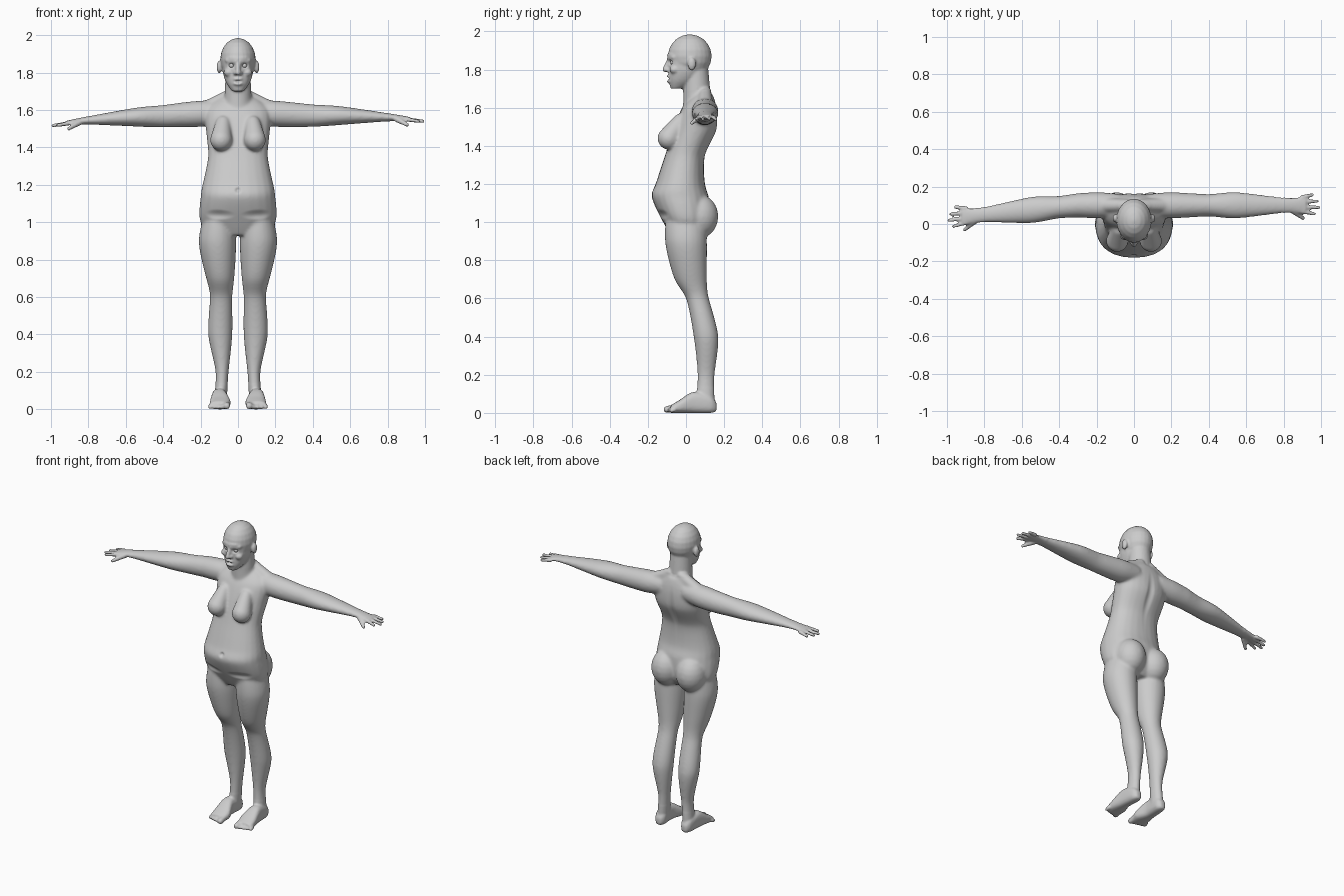
import bpy, bmesh, math
from mathutils import Vector

default_cube = bpy.data.objects.get("Cube")
if default_cube:
    bpy.data.objects.remove(default_cube, do_unlink=True)

skin = bpy.data.materials.new("grey clay")
skin.use_nodes = True
colour = (.6, .6, .6, 1)
skin.diffuse_color = colour
skin.node_tree.nodes["Principled BSDF"].inputs["Base Color"].default_value = colour

bm = bmesh.new()
SIDES = 24
CIRCLE = [(math.cos(math.tau * index / SIDES), math.sin(math.tau * index / SIDES))
          for index in range(SIDES)]
LATITUDES = [math.pi * (step - 5) / 10.5 for step in range(11)]


def skin_rings(rings, put):
    """Closed solid through a stack of point rings."""
    rings = [[bm.verts.new(put(point)) for point in ring] for ring in rings]
    for lower, upper in zip(rings, rings[1:]):
        for index in range(SIDES):
            bm.faces.new((lower[index - 1], lower[index], upper[index], upper[index - 1]))
    bm.faces.new(rings[0])
    bm.faces.new(rings[-1])


def refine(rows):
    """Insert a smooth in-between section in every gap."""
    padded = [rows[0], *rows, rows[-1]]
    result = []
    for before, start, end, after in zip(padded, rows, rows[1:], padded[3:]):
        middle = (start + end) / 2
        result += [start, middle + (middle - (before + after) / 2) / 8]
    return result + [rows[-1]]


def loft(rows, axis, put=Vector, power=1.0):
    """Each row is (position, low, high, low, high) of an oval section."""
    rows = [Vector(row) for row in rows]
    for level in range(3):
        rows = refine(rows)
    first, second = [other for other in range(3) if other != axis]
    rings = []
    for position, low, high, near, far in rows:
        ring = []
        for pair in CIRCLE:
            across, along = (math.copysign(abs(wave) ** power, wave) for wave in pair)
            point = Vector()
            point[axis] = position
            point[first] = (low + high + across * (high - low)) / 2
            point[second] = (near + far + along * (far - near)) / 2
            ring.append(point)
        rings.append(ring)
    skin_rings(rings, put)


def balanced(rows):
    """Expand (height, half width, front, back) to a full section."""
    return [(height, -half, half, front, back) for height, half, front, back in rows]


def ball(centre, size, put=Vector):
    wide, deep, tall = size
    skin_rings([[Vector(centre) + Vector((wide * across * math.cos(latitude),
                                          deep * along * math.cos(latitude),
                                          tall * math.sin(latitude)))
                 for across, along in CIRCLE] for latitude in LATITUDES], put)


def limb(start, end, start_radius, end_radius, put=Vector):
    """Tapered rod with rounded ends."""
    start, end = Vector(start), Vector(end)
    frame = (end - start).to_track_quat('Z', 'Y')
    rings = []
    for latitude in LATITUDES:
        centre, radius = (start, start_radius) if latitude < 0 else (end, end_radius)
        rings.append([centre + frame @ Vector((across * math.cos(latitude),
                                               along * math.cos(latitude),
                                               math.sin(latitude))) * radius
                      for across, along in CIRCLE])
    skin_rings(rings, put)


# Torso and neck
loft(balanced([(1.67, .09, .04, .14), (1.6, .17, -.02, .16), (1.48, .17, -.07, .16),
               (1.35, .16, -.11, .1), (1.2, .19, -.16, .1), (1.13, .2, -.18, .12),
               (1, .2, -.12, .12), (.93, .1, -.08, .08)]), axis=2, power=.9)
limb((0, .06, 1.6), (0, .05, 1.82), .08, .065)

# Face, skull, nose and lips
loft(balanced([(1.7, .03, -.08, -.02), (1.74, .06, -.09, .05),
               (1.8, .08, -.09, .09), (1.88, .08, -.1, .11)]), axis=2, power=.9)
ball((0, .02, 1.87), (.095, .115, .115))
limb((0, -.09, 1.85), (0, -.11, 1.8), .01, .014)
for lip_height in (1.74, 1.765):
    ball((0, -.088, lip_height), (.026, .014, .009))

for side in (1, -1):
    def mirror(point):
        x, y, z = point
        return Vector((x * side, y, z))

    # The right arm sweeps slightly forward and down
    def arm(point):
        x, y, z = point
        reach = max(0, x - .3) if side < 0 else 0
        return Vector((x * side, y - reach / 10, z - reach / 30))

    # Brow, nostril, cheek and ear
    limb((.012, -.09, 1.86), (.06, -.066, 1.865), .01, .01, mirror)
    ball((.015, -.096, 1.797), (.01, .012, .01), mirror)
    ball((.05, -.06, 1.8), (.026, .026, .022), mirror)
    ball((.1, .03, 1.83), (.014, .022, .034), mirror)

    # Shoulder slope, chest and seat
    limb((.04, .1, 1.68), (.18, .1, 1.605), .034, .04, mirror)
    limb((.08, -.03, 1.53), (.09, -.09, 1.44), .04, .06, mirror)
    ball((.09, .07, 1.03), (.095, .1, .115), mirror)

    # Leg
    loft([(1.08, .03, .17, -.1, .1), (.9, .01, .21, -.11, .11), (.7, .02, .17, -.06, .11),
          (.6, .03, .15, 0, .12), (.4, .03, .16, .04, .17), (.2, .05, .12, .06, .15),
          (.04, .06, .13, .05, .15)], axis=2, put=mirror)

    # Foot and toes
    loft([(.16, .08, .11, .01, .05), (.13, .06, .13, 0, .09), (.04, .06, .14, 0, .11),
          (-.03, .04, .15, 0, .07), (-.08, .05, .15, 0, .04)],
         axis=1, put=mirror, power=.75)
    for toe in range(5):
        radius = .012 if toe else .018
        x = .06 + .022 * toe
        limb((x, -.06, radius * 1.5), (x, -.1 + .006 * toe, radius), radius, radius, mirror)

    # Arm and palm, from (reach, half depth, height, half height)
    loft([(reach, .1 - depth, .1 + depth, height - half, height + half)
          for reach, depth, height, half in (
              (.08, .06, 1.59, .06), (.2, .07, 1.58, .07), (.4, .06, 1.57, .06),
              (.55, .07, 1.57, .05), (.82, .04, 1.56, .02), (.92, .05, 1.55, .012))],
         axis=0, put=arm)

    # Fanned fingers and thumb
    for finger, tip in enumerate((.965, .99, .98, .955)):
        spread = finger - 1.5
        limb((.9, .105 + .026 * spread, 1.55), (tip, .105 + .034 * spread, 1.54),
             .0125, .009, arm)
    limb((.85, .07, 1.55), (.905, .03, 1.52), .017, .01, arm)

# Fuse the parts into one skin
bmesh.ops.recalc_face_normals(bm, faces=bm.faces)
mesh = bpy.data.meshes.new("body")
bm.to_mesh(mesh)
bm.free()
body = bpy.data.objects.new("body", mesh)
bpy.context.collection.objects.link(body)
bpy.context.view_layer.objects.active = body
body.select_set(True)
fuse = body.modifiers.new("fuse", 'REMESH')
fuse.mode = 'VOXEL'
fuse.voxel_size = .007
bpy.ops.object.modifier_apply(modifier=fuse.name)

# Soften the joins: strongly on the trunk, lightly on head, hands and feet
trunk = body.vertex_groups.new(name="trunk")
trunk.add([vert.index for vert in body.data.vertices
           if abs(vert.co.x) < .8 and .13 < vert.co.z < 1.69], 1, 'REPLACE')
for group, repeats in (("", 2), ("trunk", 16)):
    soften = body.modifiers.new("soften", 'SMOOTH')
    soften.iterations = repeats
    soften.vertex_group = group
    bpy.ops.object.modifier_apply(modifier=soften.name)


def press(centre, size, push):
    """Push the skin back or forward inside an oval region, fading to its edge."""
    for vert in body.data.vertices:
        distance = sum(((place - middle) / extent) ** 2
                       for place, middle, extent in zip(vert.co, centre, size))
        if distance < 1:
            vert.co.y += push * (1 - distance) ** 2


# Spine, navel, mouth, eye sockets and groin folds
press((0, .17, 1.35), (.035, .09, .3), -.014)
press((0, -.17, 1.17), (.02, .04, .02), .012)
press((0, -.1, 1.752), (.026, .03, .012), .016)
for side in (1, -1):
    press((.034 * side, -.085, 1.838), (.026, .04, .018), .02)
    press((.11 * side, -.13, 1.04), (.1, .06, .03), .01)
body.data.materials.clear()
body.data.materials.append(skin)
bpy.ops.object.shade_smooth()

# Eyes
for side, name in ((1, "left_eye"), (-1, "right_eye")):
    bpy.ops.mesh.primitive_uv_sphere_add(segments=24, ring_count=16, radius=.014,
                                         location=(.034 * side, -.068, 1.838))
    eye = bpy.context.object
    eye.name = name
    eye.data.materials.append(skin)
    bpy.ops.object.shade_smooth()
